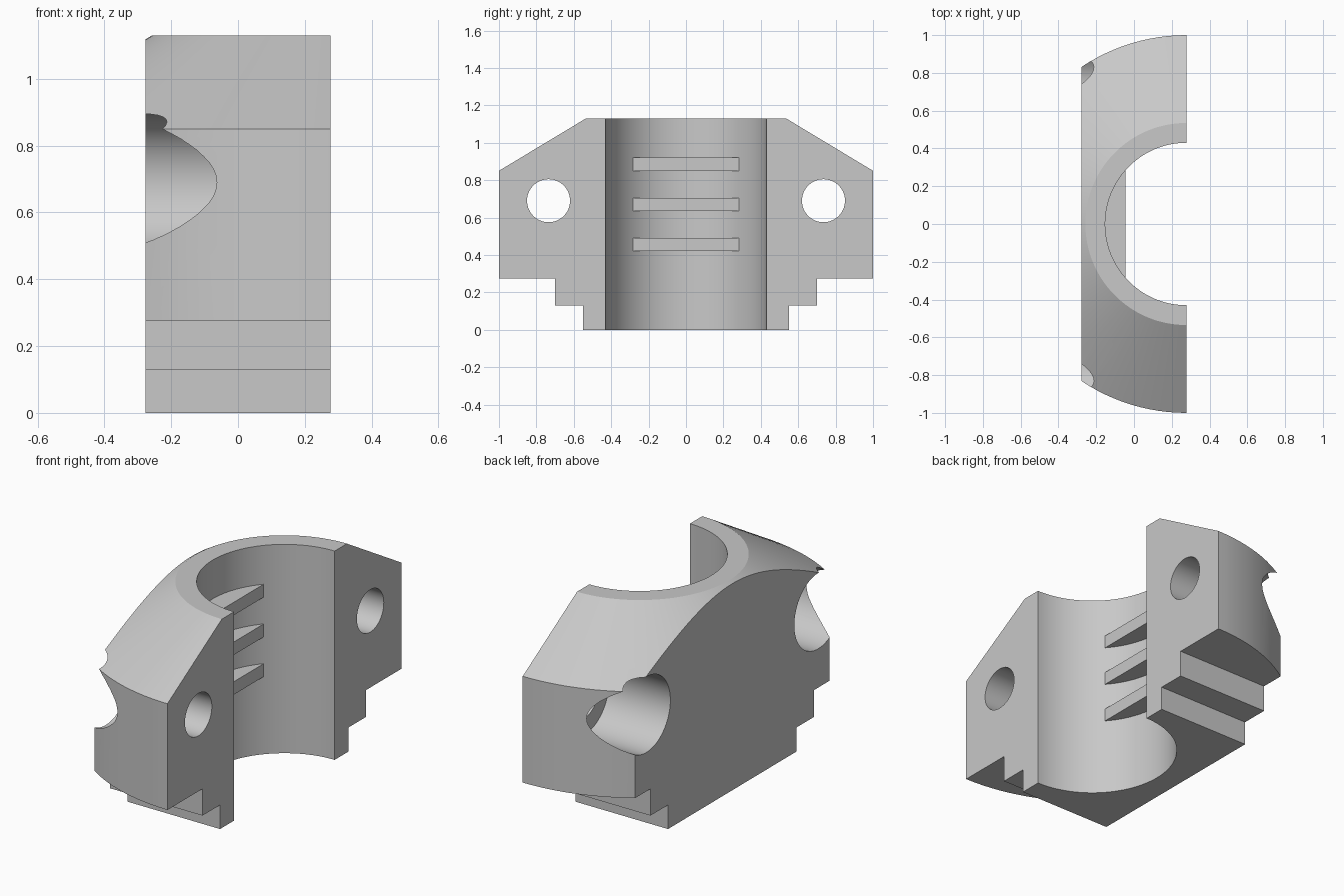
import bpy, bmesh, math
from mathutils import Matrix

cube = bpy.data.objects.get("Cube")
if cube:
    bpy.data.objects.remove(cube, do_unlink=True)

HALF = 0.2775      # half thickness; the bore axis lies on the open face
BORE = 0.43

grey = bpy.data.materials.new("plain grey")
grey.use_nodes = True
colour = (0.58, 0.58, 0.58, 1)
grey.diffuse_color = colour
grey.node_tree.nodes["Principled BSDF"].inputs["Base Color"].default_value = colour


def make_object(name, bm):
    bmesh.ops.recalc_face_normals(bm, faces=bm.faces[:])
    mesh = bpy.data.meshes.new(name)
    bm.to_mesh(mesh)
    bm.free()
    mesh.materials.append(grey)
    obj = bpy.data.objects.new(name, mesh)
    bpy.context.collection.objects.link(obj)
    return obj


def lathe(name, profile, steps=128):
    """Closed solid turned about the vertical bore axis."""
    bm = bmesh.new()
    rings = []
    for r, z in profile:
        rings.append([bm.verts.new((HALF + r * math.cos(a), r * math.sin(a), z))
                      for a in (math.tau * i / steps for i in range(steps))])
    for low, high in zip(rings, rings[1:]):
        for i in range(steps):
            j = (i + 1) % steps
            bm.faces.new((low[i], low[j], high[j], high[i]))
    bm.faces.new(rings[0])
    bm.faces.new(rings[-1])
    return make_object(name, bm)


def slab(name, outline, x0, x1):
    """Outline in y and z, extruded along x."""
    bm = bmesh.new()
    face = bm.faces.new([bm.verts.new((x0, y, z)) for y, z in outline])
    new = bmesh.ops.extrude_face_region(bm, geom=[face])["geom"]
    verts = [v for v in new if isinstance(v, bmesh.types.BMVert)]
    bmesh.ops.translate(bm, verts=verts, vec=(x1 - x0, 0, 0))
    return make_object(name, bm)


def cross_hole(name, radius, x0, x1, y, z):
    bm = bmesh.new()
    place = Matrix.Translation(((x0 + x1) / 2, y, z)) @ Matrix.Rotation(math.pi / 2, 4, "Y")
    bmesh.ops.create_cone(bm, cap_ends=True, segments=64, radius1=radius,
                          radius2=radius, depth=x1 - x0, matrix=place)
    return make_object(name, bm)


def combine(target, tool, operation):
    mod = target.modifiers.new("cut", "BOOLEAN")
    mod.operation = operation
    mod.solver = "EXACT"
    mod.object = tool
    bpy.context.view_layer.objects.active = target
    bpy.ops.object.modifier_apply(modifier=mod.name)
    bpy.data.objects.remove(tool, do_unlink=True)


# Stepped slab trimmed by a turned shape with a conical shoulder
half = [(0.55, 0), (0.55, 0.13), (0.7, 0.13), (0.7, 0.275), (1.2, 0.275), (1.2, 1.3)]
body = slab("clamp_body", half + [(-y, z) for y, z in reversed(half)], -HALF, HALF)
turned = lathe("turned_blank", [(1, -0.1), (1, 0.85), (0.535, 1.13)])
combine(body, turned, "INTERSECT")

# Half-round bore
combine(body, lathe("bore_cutter", [(BORE, -0.2), (BORE, 1.4)]), "DIFFERENCE")

# Bolt holes with wide recesses from the back
for side in (-1, 1):
    combine(body, cross_hole("bolt_cutter", 0.115, -0.5, 0.5, side * 0.735, 0.69), "DIFFERENCE")
    combine(body, cross_hole("recess_cutter", 0.205, -0.5, 0.09, side * 0.735, 0.69), "DIFFERENCE")

bpy.ops.object.select_all(action="DESELECT")
body.select_set(True)
bpy.context.view_layer.objects.active = body
bpy.ops.object.shade_smooth_by_angle(angle=math.radians(20))

# Gripping ribs bridging the bore wall
for i in range(3):
    z = 0.42 + 0.215 * i
    w = 0.285
    slab(f"grip_rib_{i + 1}", [(-w, z), (w, z), (w, z + 0.07), (-w, z + 0.07)], -0.2, -0.045)
